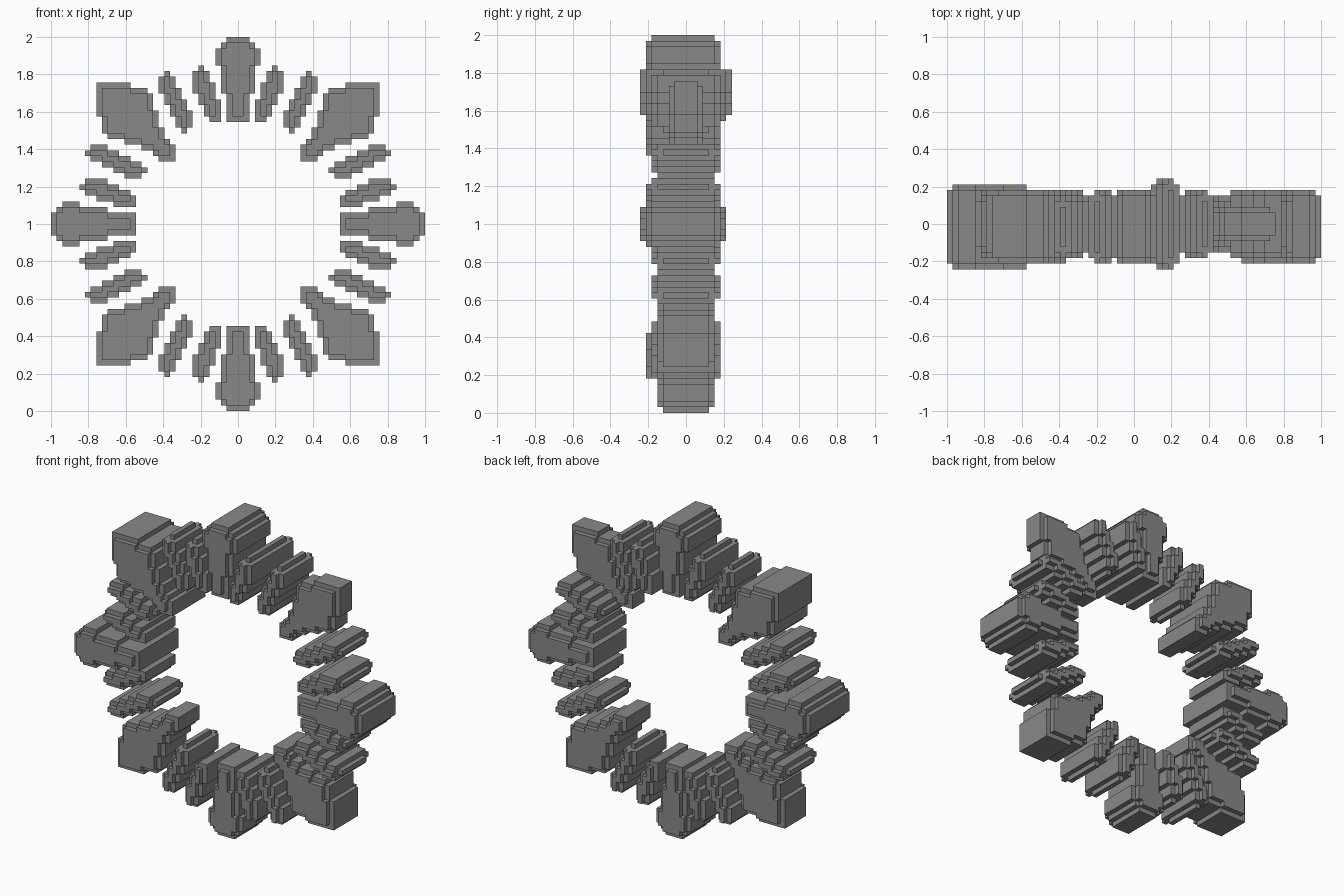
import bpy, bmesh

if "Cube" in bpy.data.objects:
    bpy.data.objects.remove(bpy.data.objects["Cube"])

C = 2 / 66  # size of one block cell
STONE = bpy.data.materials.new("dark_stone")
STONE.diffuse_color = (0.25, 0.25, 0.25, 1)
STONE.use_nodes = True
STONE.node_tree.nodes["Principled BSDF"].inputs["Base Color"].default_value = STONE.diffuse_color


def inside(poly, x, z):
    hit = False
    for (x0, z0), (x1, z1) in zip(poly, poly[1:] + poly[:1]):
        if (z0 > z) != (z1 > z) and x < x0 + (z - z0) / (z1 - z0) * (x1 - x0):
            hit = not hit
    return hit


def raster(poly):
    return {(i, k) for i in range(-33, 33) for k in range(-33, 33)
            if inside(poly, i + .5, k + .5)}


def rows(k0, spans):
    """Cells from stacked rows of (first, last) columns."""
    return {(i, k0 + n) for n, (a, b) in enumerate(spans) for i in range(a, b + 1)}


def place(cells, swap, sx, sz):
    """Mirror a cell pattern over the diagonal and into another quadrant."""
    out = set()
    for i, k in cells:
        if swap:
            i, k = k, i
        out.add((i if sx > 0 else -1 - i, k if sz > 0 else -1 - k))
    return out


def build(name, cells, y0, y1):
    """Extrude cells in y; outline cells sit one step lower, single tips two."""
    nbrs = ((1, 0), (-1, 0), (0, 1), (0, -1))
    span = {}
    for i, k in cells:
        free = sum((i + a, k + b) not in cells for a, b in nbrs)
        drop = (0, 1, 1, 2, 2)[free]
        span[i, k] = (y0 + drop, y1 - drop)
    bm = bmesh.new()

    def quad(pts):
        bm.faces.new([bm.verts.new((x * C, y * C, z * C + 1)) for x, y, z in pts])

    for (i, k), (a, b) in span.items():
        quad([(i, a, k), (i + 1, a, k), (i + 1, a, k + 1), (i, a, k + 1)])
        quad([(i, b, k), (i, b, k + 1), (i + 1, b, k + 1), (i + 1, b, k)])
        for dx, dz in nbrs:
            n = span.get((i + dx, k + dz))
            walls = [(a, b)] if n is None else [(a, n[0]), (n[1], b)]
            for lo, hi in walls:
                if lo >= hi:
                    continue
                cx, cz = i + .5 + dx / 2, k + .5 + dz / 2
                px, pz = cx - dz / 2, cz + dx / 2
                qx, qz = cx + dz / 2, cz - dx / 2
                quad([(px, lo, pz), (qx, lo, qz), (qx, hi, qz), (px, hi, pz)])
    bmesh.ops.remove_doubles(bm, verts=bm.verts, dist=1e-4)
    bmesh.ops.recalc_face_normals(bm, faces=bm.faces)
    me = bpy.data.meshes.new(name)
    bm.to_mesh(me)
    bm.free()
    me.materials.append(STONE)
    bpy.context.collection.objects.link(bpy.data.objects.new(name, me))


# Four main stones: stepped half widths along the radius
key = set()
for r0, r1, h in ((18, 23, 2), (23, 28, 3), (28, 31, 4), (31, 32, 3), (32, 33, 2)):
    key |= {(i, k) for k in range(r0, r1) for i in range(-h, h)}
build("top_stone", place(key, False, 1, 1), -7, 6)
build("bottom_stone", place(key, False, 1, -1), -5, 5)
build("right_stone", place(key, True, 1, 1), -7, 6)
build("left_stone", place(key, True, -1, 1), -8, 7)

# Four corner stones, symmetric about the diagonal
half = [(11, 14), (12, 14), (12, 15), (13, 15), (13, 17), (14, 17), (14, 20), (15, 20),
        (15, 23), (16, 23), (16, 24), (19, 24), (19, 25)]
corner = raster([(11, 11)] + half + [(25, 25)] + [(z, x) for x, z in reversed(half)])
build("upper_left_corner_stone", place(corner, False, -1, 1), -7, 6)
build("upper_right_corner_stone", place(corner, False, 1, 1), -3, 3)
build("lower_left_corner_stone", place(corner, False, -1, -1), -5, 4)
build("lower_right_corner_stone", place(corner, False, 1, -1), -5, 5)

# Sixteen slim stones between them, leaning outwards with narrow tips
inner = rows(18, [(3, 4), (3, 5), (3, 5), (3, 6), (4, 6), (4, 7), (4, 7), (5, 7), (5, 7), (6, 6)])
outer = rows(16, [(9, 9), (8, 10), (8, 10), (8, 11), (9, 11), (9, 12), (10, 12), (10, 13),
                  (11, 13), (11, 13), (12, 12)])
depths = {("upper", "right", "inner", 0): (-8, 8), ("upper", "left", "inner", 0): (-7, 6),
          ("upper", "left", "outer", 0): (-6, 5), ("lower", "left", "inner", 0): (-7, 6),
          ("upper", "right", "inner", 1): (-7, 6), ("lower", "right", "outer", 1): (-6, 6)}
for vert, sz in (("upper", 1), ("lower", -1)):
    for side, sx in (("left", -1), ("right", 1)):
        for kind, cells in (("inner", inner), ("outer", outer)):
            for swap in (0, 1):
                a, b = depths.get((vert, side, kind, swap), (-6, 6))
                tag = "side" if swap else "end"
                build(f"{vert}_{side}_{tag}_{kind}_slim_stone",
                      place(cells, swap, sx, sz), a, b)
